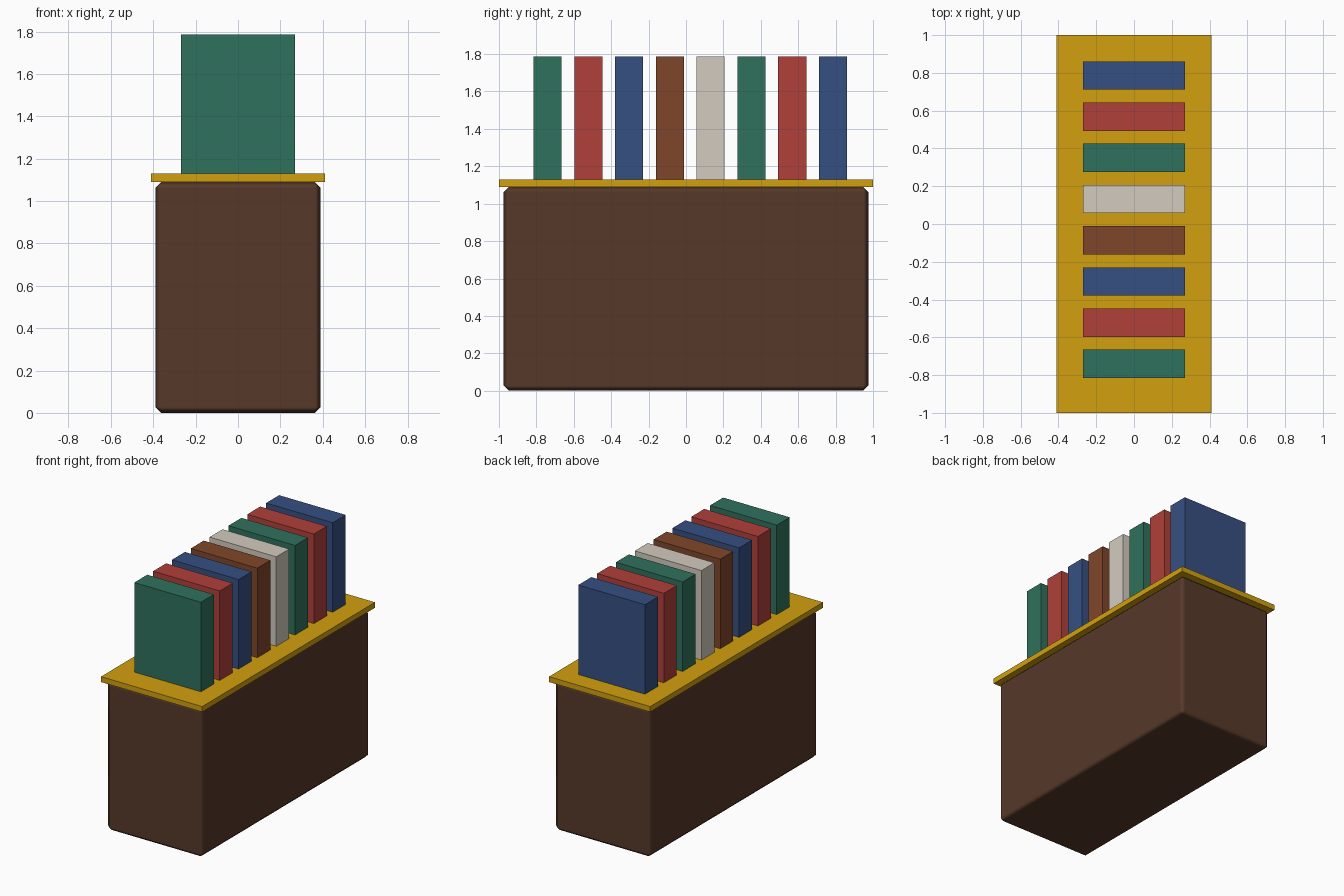
import bpy

if "Cube" in bpy.data.objects:
    bpy.data.objects.remove(bpy.data.objects["Cube"])


def material(name, rgb):
    def lin(c):
        c /= 255
        return c / 12.92 if c <= 0.04045 else ((c + 0.055) / 1.055) ** 2.4
    m = bpy.data.materials.new(name)
    m.diffuse_color = (*[lin(c) for c in rgb], 1)
    m.use_nodes = True
    m.node_tree.nodes["Principled BSDF"].inputs["Base Color"].default_value = m.diffuse_color
    return m


def box(name, size, center, mat):
    bpy.ops.mesh.primitive_cube_add(size=1, location=center)
    ob = bpy.context.object
    ob.name = name
    ob.scale = size
    bpy.ops.object.transform_apply(location=False, rotation=False, scale=True)
    ob.data.materials.append(mat)
    return ob


wood = material("dark_wood", (86, 57, 41))
gold = material("gold", (210, 160, 14))
green = material("green", (47, 113, 92))
red = material("red", (176, 64, 58))
blue = material("blue", (54, 80, 130))
brown = material("brown", (128, 70, 42))
cream = material("cream", (211, 203, 191))

# Cabinet body with softly shaded chamfered edges
body = box("cabinet_body", (0.78, 1.95, 1.09), (0, 0, 0.545), wood)
bevel = body.modifiers.new("edge_bevel", 'BEVEL')
bevel.width = 0.028
bevel.segments = 1
bevel.harden_normals = True
for p in body.data.polygons:
    p.use_smooth = True

# Overhanging top board
box("top_board", (0.82, 2.0, 0.04), (0, 0, 1.11), gold)

# Row of evenly spaced books, front to back
books = [green, red, blue, brown, cream, green, red, blue]
for i, mat in enumerate(books):
    box(f"book_{i + 1}", (0.54, 0.15, 0.656), (0, -0.74 + 0.218 * i, 1.458), mat)
